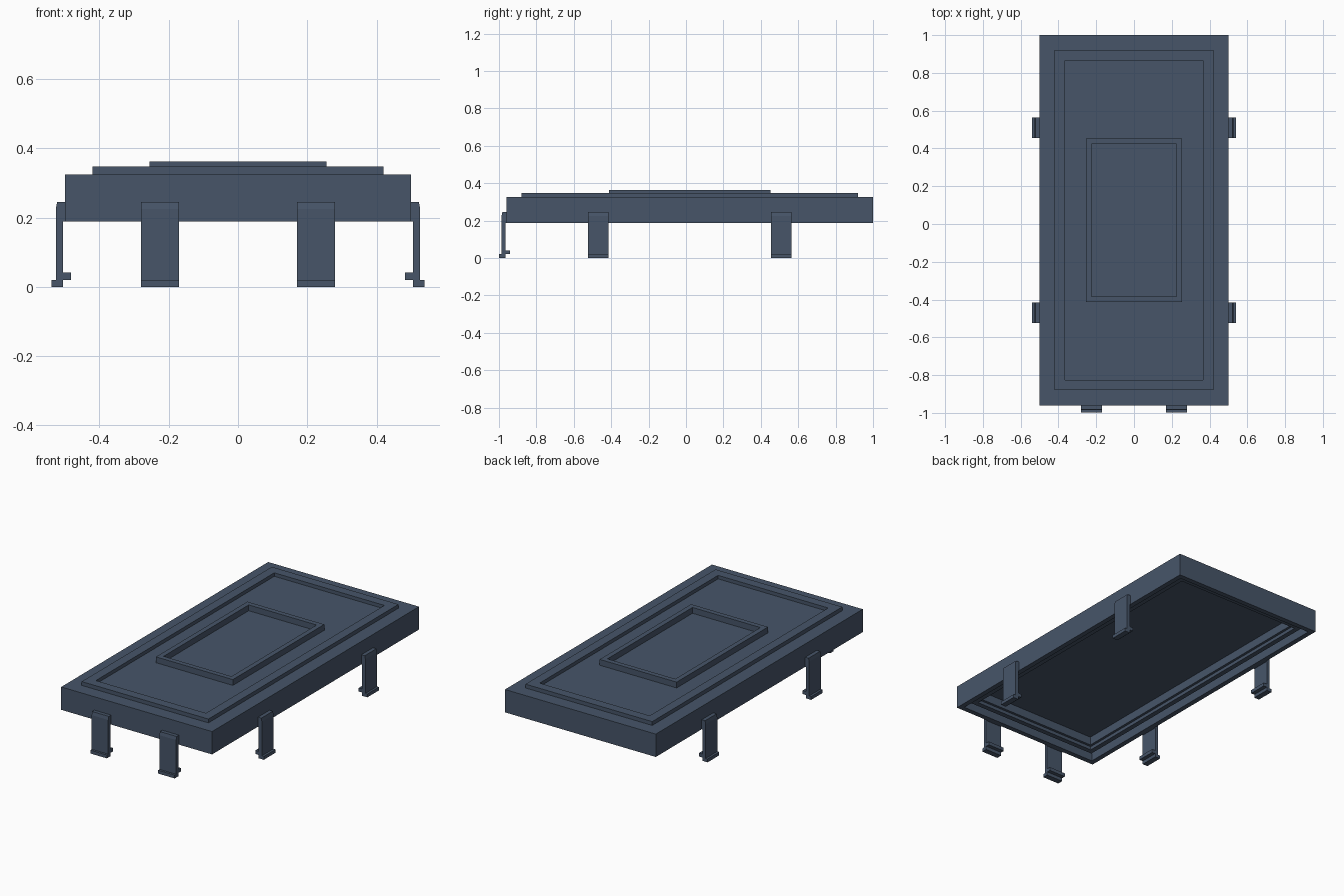
import bpy, bmesh
from mathutils import Matrix, Vector
from math import pi

if "Cube" in bpy.data.objects:
    bpy.data.objects.remove(bpy.data.objects["Cube"])

slate = bpy.data.materials.new("slate_blue")
slate.diffuse_color = (0.063, 0.091, 0.141, 1)
slate.use_nodes = True
slate.node_tree.nodes["Principled BSDF"].inputs["Base Color"].default_value = slate.diffuse_color


def finish(name, bm):
    bmesh.ops.recalc_face_normals(bm, faces=bm.faces)
    me = bpy.data.meshes.new(name)
    bm.to_mesh(me)
    bm.free()
    me.materials.append(slate)
    ob = bpy.data.objects.new(name, me)
    bpy.context.collection.objects.link(ob)
    return ob


CY = 0.02           # centre of the lid along y
HX, HY = 0.5, 0.98  # half size of the lid


def stepped_lid(name, steps):
    """Stack of rectangular loops (inset from lid edge, z), capped at both ends."""
    bm = bmesh.new()
    loops = []
    for inset, z in steps:
        x, y = HX - inset, HY - inset
        loops.append([bm.verts.new((sx * x, CY + sy * y, z))
                      for sx, sy in ((-1, -1), (1, -1), (1, 1), (-1, 1))])
    for a, b in zip(loops, loops[1:]):
        for i in range(4):
            j = (i + 1) % 4
            bm.faces.new((a[i], a[j], b[j], b[i]))
    bm.faces.new(loops[0])
    bm.faces.new(loops[-1])
    return finish(name, bm)


# Lid: hollow underside with a seal ridge, outer wall, raised border, flat panel
stepped_lid("lid", [
    (0.10, 0.285), (0.10, 0.235), (0.085, 0.235), (0.085, 0.215),
    (0.055, 0.215), (0.055, 0.285), (0.03, 0.285), (0.03, 0.188),
    (0.0, 0.188), (0.0, 0.325), (0.08, 0.325), (0.08, 0.348),
    (0.135, 0.348), (0.135, 0.327)])

# Raised rectangular frame in the middle of the panel
bm = bmesh.new()
rings = []
for hx, hy, z in ((0.255, 0.433, 0.32), (0.255, 0.433, 0.362),
                  (0.225, 0.403, 0.362), (0.225, 0.403, 0.32)):
    rings.append([bm.verts.new((sx * hx, CY + sy * hy, z))
                  for sx, sy in ((-1, -1), (1, -1), (1, 1), (-1, 1))])
for k in range(4):
    a, b = rings[k], rings[(k + 1) % 4]
    for i in range(4):
        j = (i + 1) % 4
        bm.faces.new((a[i], a[j], b[j], b[i]))
finish("centre_frame", bm)

# Latch side profile: distance out from the lid wall, height
PROFILE = [(0.005, 0), (0.039, 0), (0.039, 0.02), (0.026, 0.02), (0.026, 0.225),
           (0.022, 0.245), (0, 0.245), (0, 0.188), (0.005, 0.188),
           (0.005, 0.041), (-0.018, 0.041), (-0.018, 0.02), (0.005, 0.02)]


def latch(name, origin, angle):
    bm = bmesh.new()
    face = bm.faces.new([bm.verts.new((d, -0.055, z)) for d, z in PROFILE])
    ext = bmesh.ops.extrude_face_region(bm, geom=[face])["geom"]
    bmesh.ops.translate(bm, vec=(0, 0.11, 0),
                        verts=[v for v in ext if isinstance(v, bmesh.types.BMVert)])
    bm.transform(Matrix.Translation(Vector(origin)) @ Matrix.Rotation(angle, 4, 'Z'))
    finish(name, bm)


# Two latches on each long side, two on the front
for y, label in ((0.51, "back"), (-0.47, "front")):
    latch(f"right_{label}_latch", (HX, y, 0), 0)
    latch(f"left_{label}_latch", (-HX, y, 0), pi)
for x, label in ((-0.225, "left"), (0.225, "right")):
    latch(f"front_{label}_latch", (x, CY - HY, 0), -pi / 2)
